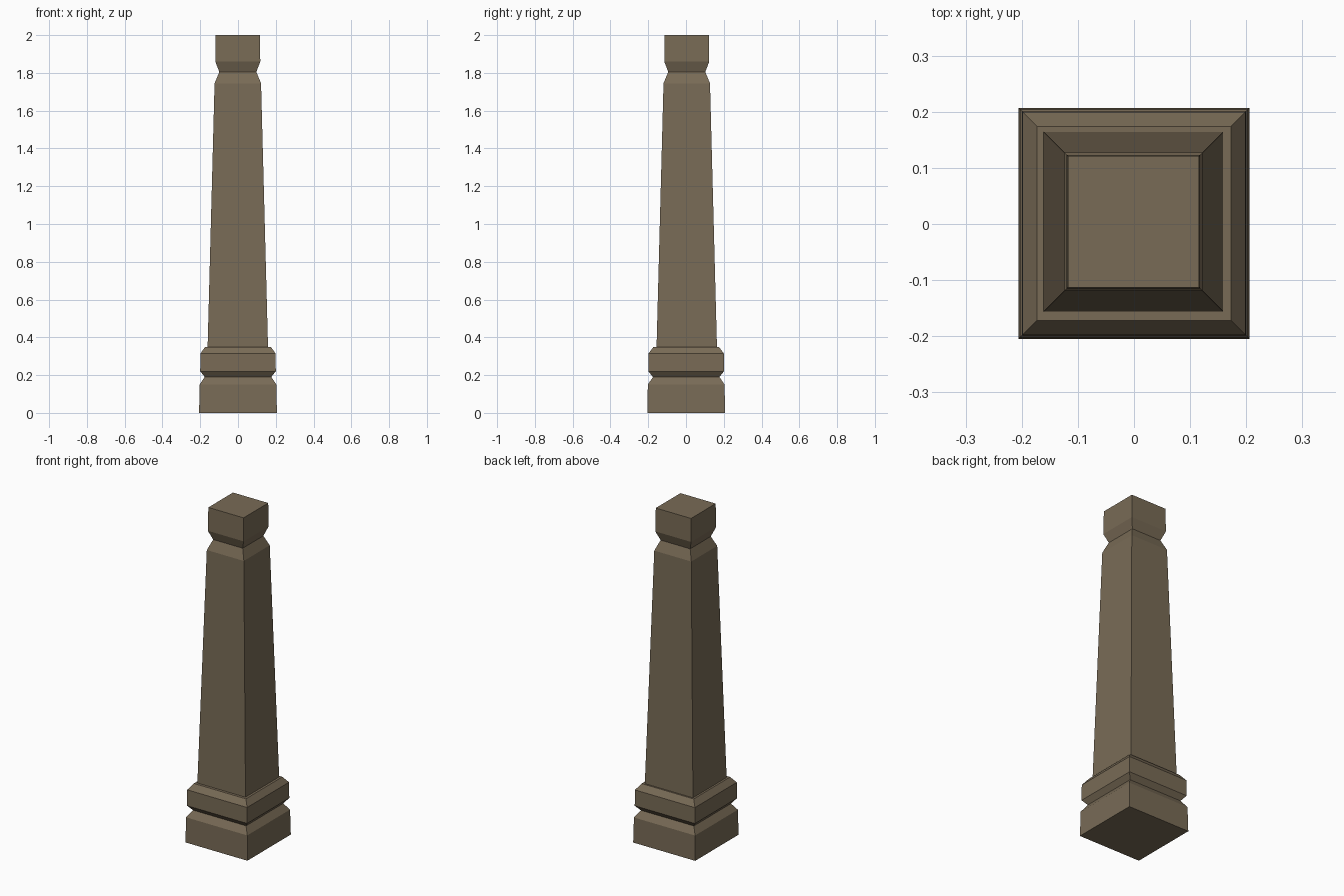
import bpy
import bmesh

cube = bpy.data.objects.get("Cube")
if cube:
    bpy.data.objects.remove(cube, do_unlink=True)

stone = bpy.data.materials.new("brown_stone")
stone.use_nodes = True
colour = (0.19, 0.147, 0.093, 1)
stone.diffuse_color = colour
stone.node_tree.nodes["Principled BSDF"].inputs["Base Color"].default_value = colour


def square_stack(name, profile, x=0.0, y=0.0):
    """Loft square rings, given as (half width, height), into a closed solid."""
    bm = bmesh.new()
    rings = [[bm.verts.new((x + sx * r, y + sy * r, z))
              for sx, sy in ((-1, -1), (1, -1), (1, 1), (-1, 1))]
             for r, z in profile]
    for low, high in zip(rings, rings[1:]):
        for i in range(4):
            j = (i + 1) % 4
            bm.faces.new((low[i], low[j], high[j], high[i]))
    bm.faces.new(rings[0][::-1])
    bm.faces.new(rings[-1])
    mesh = bpy.data.meshes.new(name)
    bm.to_mesh(mesh)
    bm.free()
    mesh.materials.append(stone)
    obj = bpy.data.objects.new(name, mesh)
    bpy.context.collection.objects.link(obj)
    return obj


# Plinth, groove and collar
square_stack("base", [(0.206, 0), (0.203, 0.15), (0.176, 0.19), (0.2, 0.22),
                      (0.199, 0.315), (0.173, 0.35)], y=0.001)

# Tapered shaft, neck and cap
square_stack("shaft", [(0.16, 0.345), (0.123, 1.745), (0.098, 1.805),
                       (0.119, 1.86), (0.117, 2.0)], x=-0.001, y=0.004)
